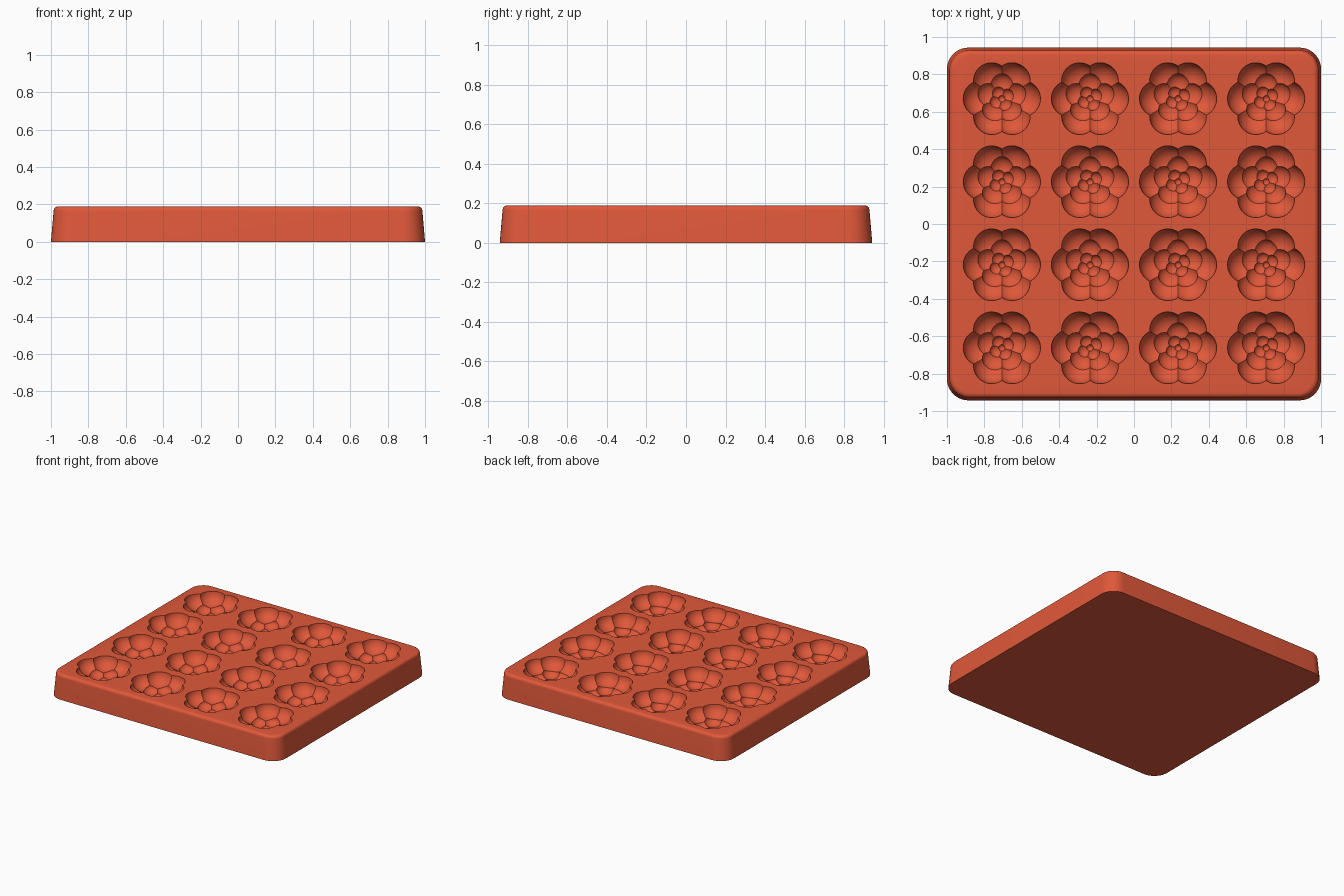
import bpy, bmesh, math
from mathutils import Matrix, Vector

cube = bpy.data.objects.get("Cube")
if cube:
    bpy.data.objects.remove(cube, do_unlink=True)

HEIGHT = 0.19
red = bpy.data.materials.new("coral red silicone")
red.use_nodes = True
red.diffuse_color = (0.745, 0.098, 0.042, 1)
red.node_tree.nodes["Principled BSDF"].inputs["Base Color"].default_value = red.diffuse_color


def make_object(name, bm):
    bmesh.ops.recalc_face_normals(bm, faces=bm.faces)
    mesh = bpy.data.meshes.new(name)
    bm.to_mesh(mesh)
    bm.free()
    mesh.materials.append(red)
    obj = bpy.data.objects.new(name, mesh)
    bpy.context.collection.objects.link(obj)
    return obj


def apply_modifiers(obj):
    graph = bpy.context.evaluated_depsgraph_get()
    obj.data = bpy.data.meshes.new_from_object(obj.evaluated_get(graph))
    obj.modifiers.clear()


def subtract_or_join(obj, other, operation):
    mod = obj.modifiers.new("boolean", "BOOLEAN")
    mod.operation = operation
    mod.solver = "EXACT"
    mod.object = other
    apply_modifiers(obj)


# Tray body: rounded rectangles lofted up a tapered side and a small top fillet
def rounded_ring(bm, inset, z, steps=10):
    hx, hy, r = 1.0 - inset, 0.943 - inset, 0.115 - inset * 0.6
    ring = []
    for corner, (sx, sy) in enumerate([(1, 1), (-1, 1), (-1, -1), (1, -1)]):
        for i in range(steps + 1):
            a = math.pi / 2 * (corner + i / steps)
            ring.append(bm.verts.new((sx * (hx - r) + r * math.cos(a),
                                      sy * (hy - r) + r * math.sin(a), z)))
    return ring


FILLET = 0.025
profile = [(0, 0)]
for i in range(7):
    a = math.pi / 2 * i / 6
    profile.append((0.014 + FILLET * (1 - math.cos(a)), HEIGHT - FILLET * (1 - math.sin(a))))

bm = bmesh.new()
rings = [rounded_ring(bm, inset, z) for inset, z in profile]
for low, high in zip(rings, rings[1:]):
    for i in range(len(low)):
        j = (i + 1) % len(low)
        bm.faces.new((low[i], low[j], high[j], high[i]))
bm.faces.new(rings[0])
bm.faces.new(rings[-1])
tray = make_object("mold_tray", bm)


# Flower cutter: rings of squashed balls, deeper towards the middle
# (count, ring distance, ball radius, centre depth, vertical squash, start angle)
PETALS = [
    (6, 0.110, 0.097, 0.000, 0.90, 0),
    (1, 0.000, 0.110, 0.000, 0.85, 0),
    (5, 0.070, 0.064, 0.070, 0.75, 18),
    (4, 0.032, 0.036, 0.108, 0.80, 30),
    (1, 0.000, 0.018, 0.130, 0.90, 0),
]


def petal_ball(spec, index):
    count, dist, radius, depth, squash, start = spec
    a = math.radians(start) + math.tau * index / count
    bm = bmesh.new()
    place = (Matrix.Translation((dist * math.cos(a), dist * math.sin(a), 0.0013 - depth))
             @ Matrix.Rotation(a + 0.07, 4, "Z") @ Matrix.Diagonal((1, 1, squash, 1)))
    bmesh.ops.create_uvsphere(bm, u_segments=28, v_segments=18, radius=radius, matrix=place)
    return make_object("petal_ball", bm)


balls = [petal_ball(spec, i) for spec in PETALS for i in range(spec[0])]
flower = balls[0]
flower.name = "flower_cutter"
for ball in balls[1:]:
    subtract_or_join(flower, ball, "UNION")
    bpy.data.objects.remove(ball, do_unlink=True)

# Sixteen flower cavities in a four by four grid
bm = bmesh.new()
for col in range(4):
    for row in range(4):
        first = len(bm.verts)
        bm.from_mesh(flower.data)
        bm.verts.ensure_lookup_table()
        bmesh.ops.translate(bm, verts=bm.verts[first:],
                            vec=Vector(((col - 1.5) * 0.471, (row - 1.5) * 0.444 + 0.004, HEIGHT)))
cutters = make_object("cavity_cutters", bm)
subtract_or_join(tray, cutters, "DIFFERENCE")
for helper in (flower, cutters):
    bpy.data.objects.remove(helper, do_unlink=True)

# Smooth shading with crisp petal creases
tray.data.materials.clear()
tray.data.materials.append(red)
for poly in tray.data.polygons:
    poly.material_index = 0
bpy.ops.object.select_all(action="DESELECT")
tray.select_set(True)
bpy.context.view_layer.objects.active = tray
bpy.ops.object.shade_smooth_by_angle(angle=math.radians(25))
